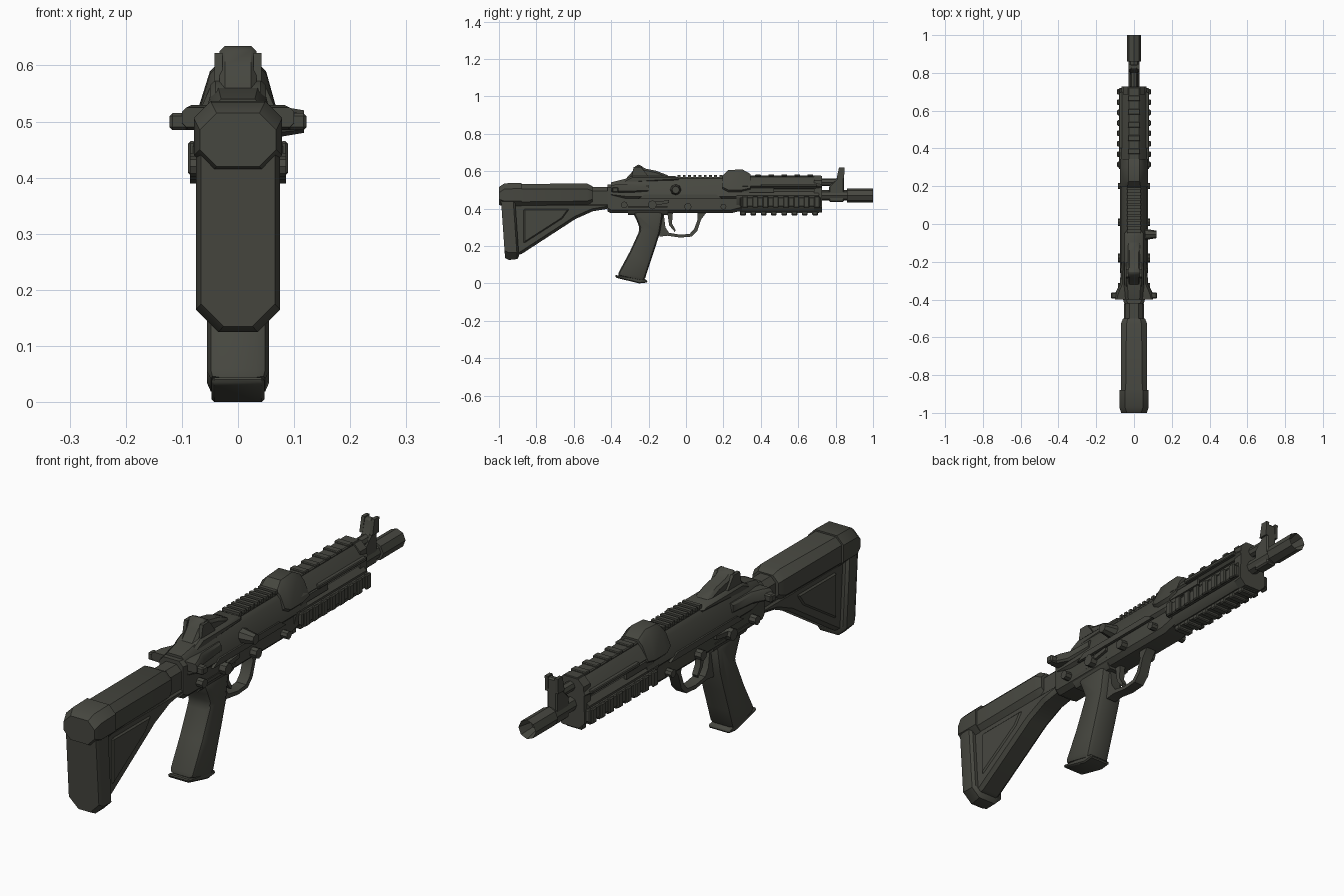
import bpy, bmesh, math
from mathutils import Matrix

mat = bpy.data.materials.new("dark olive grey")
mat.diffuse_color = (0.062, 0.063, 0.051, 1)


def finish(name, bm, bevel=0, segs=1, limit=25):
    bmesh.ops.recalc_face_normals(bm, faces=bm.faces)
    if bevel:
        edges = [e for e in bm.edges if e.calc_face_angle(0) > math.radians(limit)]
        bmesh.ops.bevel(bm, geom=edges, offset=bevel, segments=segs, profile=0.5,
                        affect='EDGES', clamp_overlap=True)
    me = bpy.data.meshes.new(name)
    bm.to_mesh(me)
    bm.free()
    me.materials.append(mat)
    ob = bpy.data.objects.new(name, me)
    bpy.context.collection.objects.link(ob)
    return ob


def profile(name, pts, w, bevel=0, segs=1, x=0):
    """Side outline (y, z) extruded to half width w."""
    bm = bmesh.new()
    a = [bm.verts.new((x - w, y, z)) for y, z in pts]
    b = [bm.verts.new((x + w, y, z)) for y, z in pts]
    bm.faces.new(a)
    bm.faces.new(b[::-1])
    n = len(pts)
    for i in range(n):
        bm.faces.new((a[i], a[(i + 1) % n], b[(i + 1) % n], b[i]))
    return finish(name, bm, bevel, segs)


def loft(name, rows, shear=0):
    """Eight-sided sections along y: (y, z bottom, z top, bottom half width, top half width, chamfer)."""
    bm = bmesh.new()
    rings = []
    for y, z0, z1, wb, wt, c in rows:
        sec = [(-wb + c, z0), (wb - c, z0), (wb, z0 + c), (wt, z1 - c),
               (wt - c, z1), (-wt + c, z1), (-wt, z1 - c), (-wb, z0 + c)]
        rings.append([bm.verts.new((x, y + shear * (0.53 - z), z)) for x, z in sec])
    bm.faces.new(rings[0])
    bm.faces.new(rings[-1][::-1])
    for r, s in zip(rings, rings[1:]):
        for i in range(8):
            bm.faces.new((r[i], r[(i + 1) % 8], s[(i + 1) % 8], s[i]))
    return finish(name, bm)


def box(name, x0, x1, y0, y1, z0, z1, bevel=0):
    return profile(name, [(y0, z0), (y1, z0), (y1, z1), (y0, z1)], (x1 - x0) / 2, bevel, 1, (x0 + x1) / 2)


def rod(name, axis, centre, r, length, sides=8, r2=None):
    bm = bmesh.new()
    rot = Matrix.Rotation(-math.pi / 2, 4, 'X') if axis == 'y' else Matrix.Rotation(math.pi / 2, 4, 'Y')
    bmesh.ops.create_cone(bm, cap_ends=True, segments=sides, radius1=r, radius2=r if r2 is None else r2,
                          depth=length, matrix=Matrix.Translation(centre) @ rot)
    return finish(name, bm)


# Stock: cheek block, web, butt pad
loft("stock_upper", [(-0.96, 0.41, 0.53, 0.07, 0.07, 0.025), (-0.53, 0.41, 0.535, 0.07, 0.07, 0.03),
                     (-0.50, 0.425, 0.52, 0.058, 0.058, 0.025)])
profile("stock_web", [(-0.93, 0.15), (-0.89, 0.15), (-0.59, 0.345), (-0.5, 0.385), (-0.41, 0.40),
                      (-0.41, 0.43), (-0.93, 0.43)], 0.052, 0.014)
profile("stock_web_panel", [(-0.87, 0.21), (-0.66, 0.345), (-0.62, 0.40), (-0.87, 0.40)], 0.058, 0.008)
loft("butt_pad", [(-0.995, 0.135, 0.515, 0.066, 0.066, 0.04), (-0.975, 0.125, 0.53, 0.075, 0.075, 0.04),
                  (-0.93, 0.13, 0.535, 0.075, 0.075, 0.035), (-0.92, 0.145, 0.53, 0.065, 0.065, 0.03)], 0.07)
loft("butt_cap", [(-1.0, 0.42, 0.515, 0.068, 0.068, 0.03), (-0.97, 0.41, 0.535, 0.078, 0.078, 0.03),
                  (-0.88, 0.41, 0.537, 0.078, 0.078, 0.03)])
loft("stock_tube", [(-0.52, 0.40, 0.515, 0.045, 0.045, 0.022), (-0.38, 0.40, 0.515, 0.045, 0.045, 0.022)])

# Receiver
loft("receiver_lower", [(-0.42, 0.385, 0.53, 0.052, 0.052, 0.018), (-0.40, 0.375, 0.53, 0.058, 0.058, 0.018),
                        (0.24, 0.375, 0.52, 0.058, 0.058, 0.018), (0.30, 0.39, 0.51, 0.058, 0.058, 0.018)])
loft("receiver_upper", [(-0.40, 0.46, 0.54, 0.06, 0.045, 0.015), (-0.32, 0.45, 0.56, 0.07, 0.05, 0.015),
                        (0.22, 0.45, 0.56, 0.07, 0.05, 0.015), (0.34, 0.45, 0.56, 0.07, 0.05, 0.015)])
loft("receiver_grip_mount", [(-0.31, 0.365, 0.42, 0.05, 0.06, 0.012), (-0.10, 0.365, 0.42, 0.05, 0.06, 0.012)])
loft("front_block", [(0.195, 0.50, 0.575, 0.07, 0.05, 0.015), (0.225, 0.48, 0.605, 0.075, 0.05, 0.02),
                     (0.30, 0.48, 0.61, 0.075, 0.05, 0.02), (0.345, 0.49, 0.585, 0.075, 0.05, 0.02)])

# Charging handle with side wings
loft("charging_handle", [(-0.40, 0.49, 0.525, 0.10, 0.10, 0.008), (-0.365, 0.485, 0.53, 0.10, 0.09, 0.008),
                         (-0.32, 0.485, 0.53, 0.075, 0.07, 0.008), (-0.20, 0.49, 0.53, 0.068, 0.066, 0.008)])
for s in (-1, 1):
    box("charging_handle_tip", s * 0.105 - 0.017, s * 0.105 + 0.017, -0.395, -0.362, 0.485, 0.515, 0.005)
rod("bolt_knob", 'x', (0.088, -0.055, 0.50), 0.03, 0.06, 8, 0.02)

# Rear sight hump
profile("rear_sight_base", [(-0.35, 0.53), (-0.33, 0.555), (-0.29, 0.575), (-0.05, 0.575), (-0.03, 0.55)],
        0.05, 0.01)
profile("rear_sight", [(-0.33, 0.55), (-0.285, 0.60), (-0.265, 0.635), (-0.245, 0.635), (-0.225, 0.615),
                       (-0.16, 0.602), (-0.09, 0.575), (-0.09, 0.55)], 0.033, 0.01)
for s in (-1, 1):
    profile("rear_sight_ear", [(-0.29, 0.57), (-0.28, 0.622), (-0.24, 0.622), (-0.20, 0.57)],
            0.007, 0, 1, s * 0.035)

# Top rail with teeth
box("top_rail", -0.035, 0.035, -0.06, 0.21, 0.55, 0.57)
for i in range(9):
    y = -0.045 + i * 0.028
    box("top_rail_tooth", -0.038, 0.038, y, y + 0.015, 0.565, 0.58)

# Handguard: upper cover, lower shell, end plate
loft("handguard_upper", [(0.30, 0.505, 0.57, 0.07, 0.045, 0.015), (0.69, 0.505, 0.57, 0.07, 0.045, 0.015),
                         (0.727, 0.505, 0.565, 0.065, 0.04, 0.015)])
loft("handguard_core", [(0.28, 0.46, 0.53, 0.045, 0.045, 0.01), (0.70, 0.46, 0.53, 0.045, 0.045, 0.01)])
loft("handguard_lower", [(0.27, 0.385, 0.49, 0.055, 0.07, 0.02), (0.71, 0.385, 0.49, 0.055, 0.07, 0.02)])
loft("handguard_end", [(0.685, 0.38, 0.575, 0.058, 0.058, 0.025), (0.727, 0.38, 0.575, 0.062, 0.058, 0.025)])
box("handguard_top_strip", -0.03, 0.03, 0.34, 0.725, 0.56, 0.577, 0.004)
for i in range(5):
    y = 0.37 + i * 0.07
    box("handguard_top_tooth", -0.033, 0.033, y, y + 0.03, 0.57, 0.583, 0.003)

# Side and bottom accessory rails with teeth
box("bottom_rail", -0.03, 0.03, 0.29, 0.71, 0.375, 0.40)
for i in range(8):
    y = 0.29 + i * 0.055
    box("bottom_rail_tooth", -0.035, 0.035, y, y + 0.03, 0.363, 0.385, 0.004)
for s in (-1, 1):
    box("side_rail", s * 0.07 - 0.01, s * 0.07 + 0.01, 0.29, 0.72, 0.41, 0.46, 0.004)
    box("side_slot_rib", s * 0.062 - 0.006, s * 0.062 + 0.006, 0.30, 0.47, 0.485, 0.51)
    box("upper_side_strip", s * 0.069 - 0.01, s * 0.069 + 0.01, 0.40, 0.70, 0.515, 0.53, 0.003)
    for i in range(8):
        y = 0.30 + i * 0.055
        box("side_rail_tooth", s * 0.082 - 0.007, s * 0.082 + 0.007, y, y + 0.03, 0.405, 0.465, 0.004)
    # Receiver pins and levers
    for y, z, r in ((-0.33, 0.42, 0.018), (-0.18, 0.42, 0.024), (0.01, 0.41, 0.02), (0.20, 0.41, 0.016)):
        rod("receiver_pin", 'x', (s * 0.068, y, z), r, 0.035, 8)
    profile("selector_lever", [(-0.20, 0.41), (-0.18, 0.435), (-0.09, 0.445), (-0.09, 0.43)],
            0.006, 0, 1, s * 0.066)
    profile("receiver_side_step", [(-0.26, 0.45), (-0.22, 0.475), (0.16, 0.475), (0.20, 0.45)],
            0.006, 0, 1, s * 0.068)

# Barrel, gas tube, front sight
rod("barrel", 'y', (0, 0.79, 0.47), 0.028, 0.20, 8)
rod("gas_tube", 'y', (0, 0.76, 0.54), 0.02, 0.13, 8)
profile("front_sight_post", [(0.765, 0.435), (0.845, 0.435), (0.845, 0.555), (0.845, 0.615), (0.82, 0.615),
                             (0.805, 0.56), (0.765, 0.52)], 0.022, 0.006)
for s in (-1, 1):
    profile("front_sight_ear", [(0.805, 0.56), (0.845, 0.56), (0.848, 0.62), (0.818, 0.62)],
            0.007, 0, 1, s * 0.022)

# Hollow muzzle
muzzle = rod("muzzle", 'y', (0, 0.93, 0.47), 0.038, 0.14, 8)
bm = bmesh.new()
bm.from_mesh(muzzle.data)
tip = [f for f in bm.faces if f.normal.y > 0.9]
bmesh.ops.inset_region(bm, faces=tip, thickness=0.014)
for v in tip[0].verts:
    v.co.y -= 0.06
bm.to_mesh(muzzle.data)
bm.free()

# Pistol grip
profile("grip", [(-0.29, 0.39), (-0.265, 0.34), (-0.245, 0.29), (-0.30, 0.17), (-0.37, 0.04), (-0.225, 0.008),
                 (-0.195, 0.10), (-0.165, 0.19), (-0.14, 0.27), (-0.12, 0.39)], 0.055, 0.022, 2)
profile("grip_base", [(-0.38, 0.045), (-0.375, 0.03), (-0.25, 0.0), (-0.205, 0.005), (-0.21, 0.02),
                      (-0.26, 0.03)], 0.047, 0.005)

# Trigger guard and trigger
profile("trigger_guard", [(-0.17, 0.30), (-0.14, 0.25), (-0.10, 0.255), (-0.03, 0.245), (0.03, 0.25),
                          (0.06, 0.28), (0.08, 0.34), (0.11, 0.38), (0.06, 0.38), (0.062, 0.34),
                          (0.043, 0.29), (0.02, 0.265), (-0.03, 0.26), (-0.09, 0.27), (-0.11, 0.30),
                          (-0.12, 0.38), (-0.17, 0.38)], 0.022)
profile("trigger", [(-0.10, 0.38), (-0.09, 0.31), (-0.06, 0.275), (-0.055, 0.285), (-0.075, 0.32),
                    (-0.07, 0.38)], 0.012)

# Smooth shading with sharp edges kept
bpy.ops.object.select_all(action='SELECT')
bpy.context.view_layer.objects.active = muzzle
bpy.ops.object.shade_smooth_by_angle(angle=math.radians(35))
